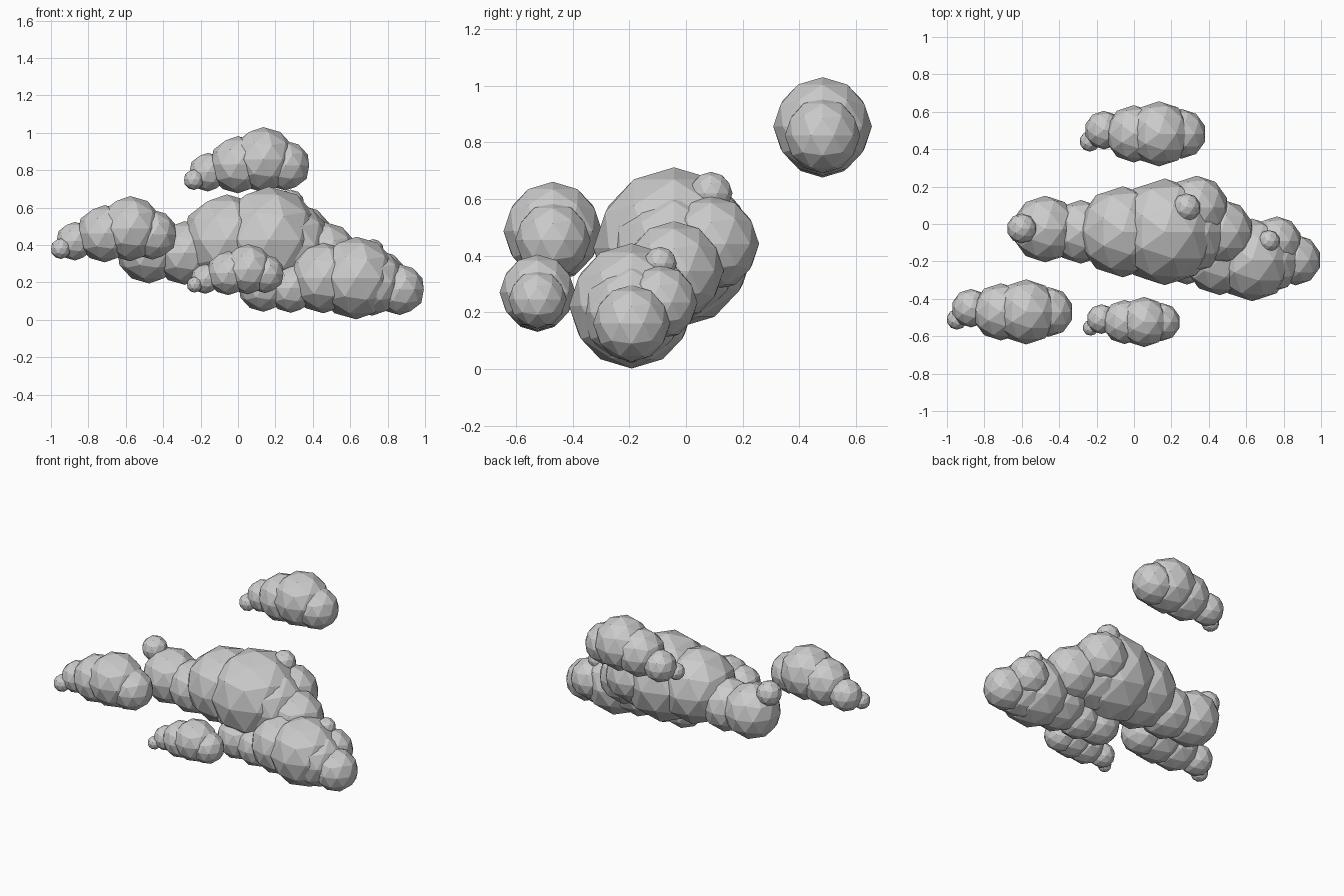
import bpy, bmesh
from mathutils import Matrix, Vector


def cloud(name, puffs, center, scale):
    """One cloud: faceted icospheres (x, y, z, radius) relative to the largest puff."""
    bm = bmesh.new()
    for x, y, z, r in puffs:
        pos = Vector(center) + Vector((x, y, z)) * scale
        bmesh.ops.create_icosphere(bm, subdivisions=2, radius=r * scale,
                                   matrix=Matrix.Translation(pos))
    mesh = bpy.data.meshes.new(name)
    bm.to_mesh(mesh)
    bm.free()
    bpy.context.collection.objects.link(bpy.data.objects.new(name, mesh))


# Puffs of the large cloud type: row of five, tip, back bump, two little balls
large = [
    (-0.64, 0.015, -0.055, 0.178),
    (-0.45, 0.00, -0.07, 0.17),
    (-0.225, 0.00, 0.00, 0.243),
    (0.00, 0.00, 0.00, 0.285),
    (0.11, 0.00, -0.03, 0.23),
    (0.30, 0.00, -0.08, 0.175),
    (0.17, 0.13, 0.015, 0.17),
    (0.115, 0.13, 0.193, 0.076),
    (-0.765, 0.018, 0.095, 0.08),
]

# Puffs of the small cloud type: a tapering row
small = [
    (-0.37, -0.04, -0.107, 0.055),
    (-0.295, 0.02, -0.067, 0.103),
    (-0.135, 0.00, -0.027, 0.153),
    (0.00, 0.00, 0.00, 0.174),
    (0.12, 0.00, -0.032, 0.133),
]

cloud("main_cloud", large, (0.165, -0.042, 0.427), 1.0)
cloud("low_right_cloud", large, (0.632, -0.192, 0.223), 0.775)
cloud("left_small_cloud", small, (-0.577, -0.47, 0.487), 1.0)
cloud("back_small_cloud", small, (0.134, 0.482, 0.856), 1.0)
cloud("front_small_cloud", small, (0.053, -0.524, 0.27), 0.77)
